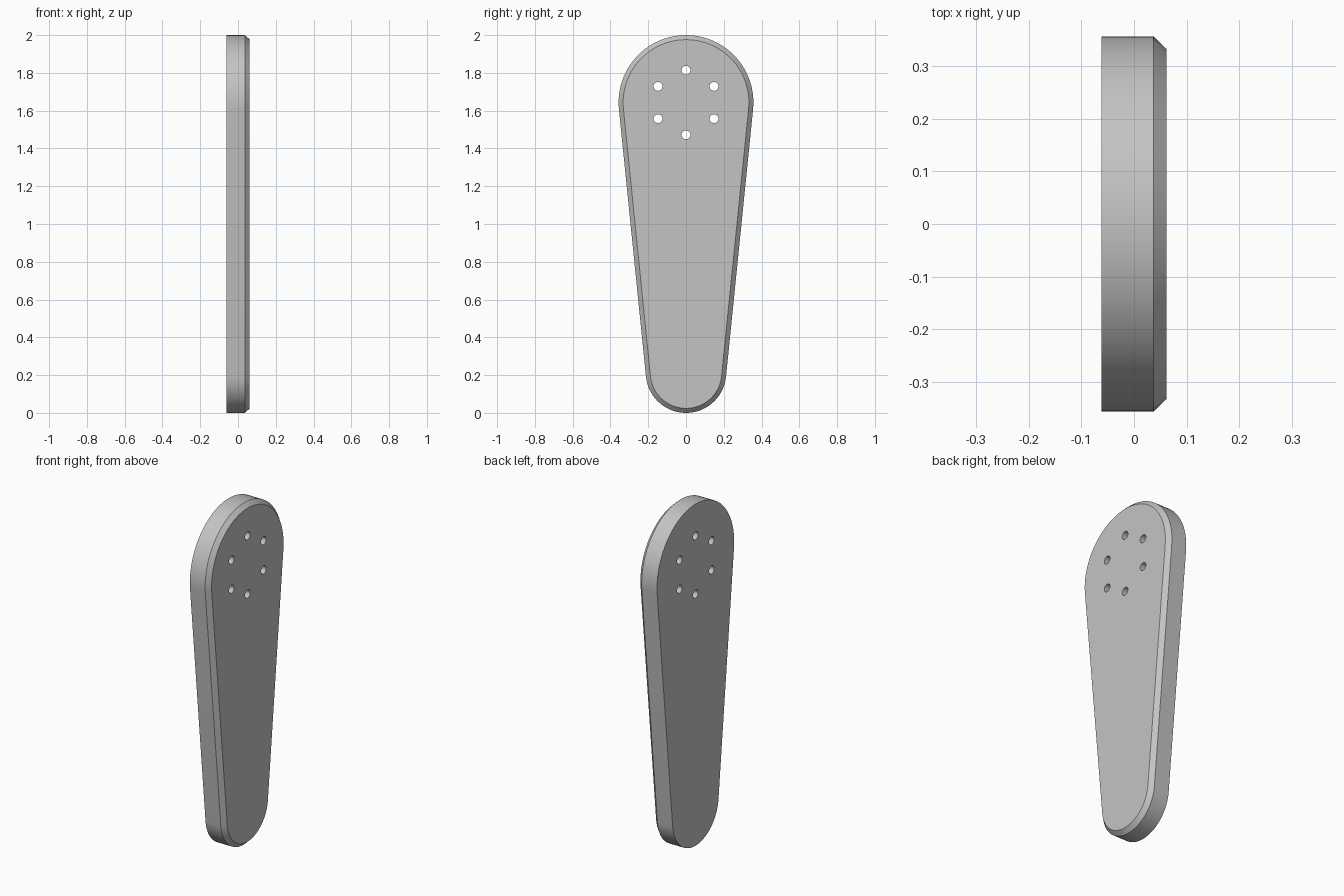
import bpy
import bmesh
from math import sin, cos, asin, pi

# Remove the default cube
cube = bpy.data.objects.get("Cube")
if cube:
    bpy.data.objects.remove(cube, do_unlink=True)

TOP_R, LOW_R = 0.357, 0.213
TOP_Z, LOW_Z = 2 - TOP_R, LOW_R
BACK, SHOULDER, FACE = -0.062, 0.037, 0.062
CHAMFER = 0.024
HOLE_R, HOLE_RING = 0.0235, 0.171
ARC_STEPS = 40

grey = bpy.data.materials.new("plain grey")
grey.use_nodes = True
colour = (0.55, 0.55, 0.55, 1)
grey.diffuse_color = colour
grey.node_tree.nodes["Principled BSDF"].inputs["Base Color"].default_value = colour


def outline(inset):
    """Two arcs of different radius joined by their common tangents."""
    tilt = asin((TOP_R - LOW_R) / (TOP_Z - LOW_Z))
    points = []
    for radius, z, start, end in (
        (TOP_R, TOP_Z, -tilt, pi + tilt),
        (LOW_R, LOW_Z, pi + tilt, 2 * pi - tilt),
    ):
        for i in range(ARC_STEPS + 1):
            a = start + (end - start) * i / ARC_STEPS
            r = radius - inset
            points.append((r * cos(a), z + r * sin(a)))
    return points


def loft(name, sections):
    """Solid through matching (x, [(y, z)]) sections, capped at both ends."""
    bm = bmesh.new()
    rings = [[bm.verts.new((x, y, z)) for y, z in pts] for x, pts in sections]
    for a, b in zip(rings, rings[1:]):
        for i in range(len(a)):
            j = (i + 1) % len(a)
            bm.faces.new((a[i], a[j], b[j], b[i]))
    bm.faces.new(rings[0])
    bm.faces.new(rings[-1])
    bmesh.ops.recalc_face_normals(bm, faces=bm.faces)
    mesh = bpy.data.meshes.new(name)
    bm.to_mesh(mesh)
    bm.free()
    obj = bpy.data.objects.new(name, mesh)
    bpy.context.collection.objects.link(obj)
    mesh.materials.append(grey)
    return obj


# Tapered plate with one chamfered face
plate = loft("tapered_plate", [
    (BACK, outline(0)), (SHOULDER, outline(0)), (FACE, outline(CHAMFER))])

bpy.ops.object.select_all(action="DESELECT")
plate.select_set(True)
bpy.context.view_layer.objects.active = plate

# Ring of six bolt holes
for k in range(6):
    a = pi / 2 + k * pi / 3
    cy, cz = HOLE_RING * cos(a), TOP_Z + HOLE_RING * sin(a)
    circle = [(cy + HOLE_R * cos(t * pi / 12), cz + HOLE_R * sin(t * pi / 12))
              for t in range(24)]
    cutter = loft("hole_cutter", [(-0.2, circle), (0.2, circle)])
    cutter.hide_render = True
    cut = plate.modifiers.new("bolt hole", "BOOLEAN")
    cut.operation = "DIFFERENCE"
    cut.solver = "EXACT"
    cut.object = cutter
    bpy.ops.object.modifier_apply(modifier=cut.name)
    bpy.data.objects.remove(cutter, do_unlink=True)

bpy.ops.object.shade_smooth_by_angle()
